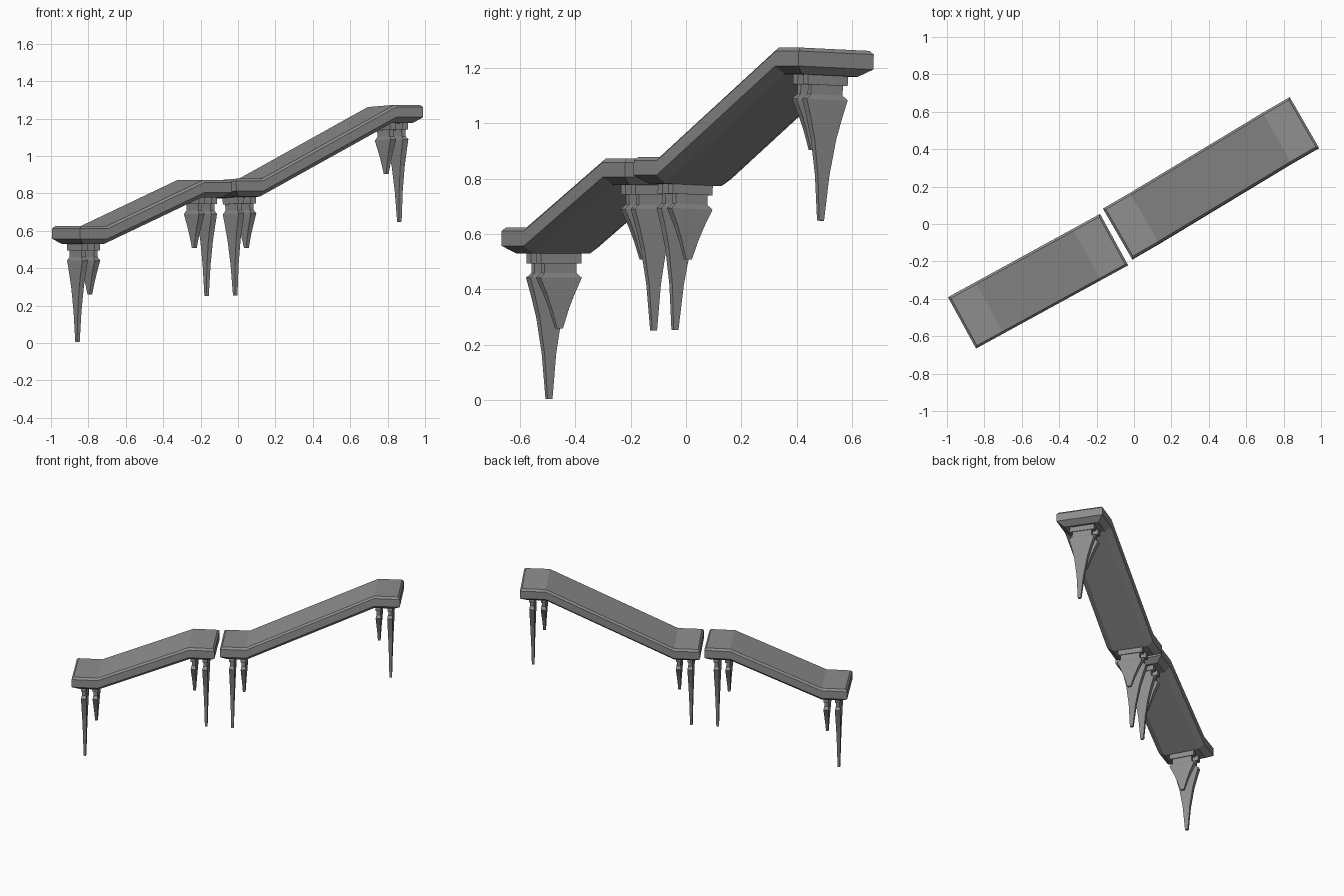
import bpy, bmesh
from math import radians
from mathutils import Matrix, Vector

cube = bpy.data.objects.get("Cube")
if cube:
    bpy.data.objects.remove(cube, do_unlink=True)

stone = bpy.data.materials.new("grey_stone")
stone.use_nodes = True
stone.diffuse_color = (0.27, 0.27, 0.27, 1)
stone.node_tree.nodes["Principled BSDF"].inputs["Base Color"].default_value = (0.27, 0.27, 0.27, 1)

WIDTH, THICK, FLAT = 0.313, 0.095, 0.167


def finish(bm, name, matrix):
    bmesh.ops.recalc_face_normals(bm, faces=bm.faces)
    mesh = bpy.data.meshes.new(name)
    bm.to_mesh(mesh)
    bm.free()
    mesh.materials.append(stone)
    obj = bpy.data.objects.new(name, mesh)
    obj.matrix_world = matrix
    bpy.context.collection.objects.link(obj)


def bridge(bm, rings):
    for a, b in zip(rings, rings[1:]):
        for i in range(len(a)):
            j = (i + 1) % len(a)
            bm.faces.new((a[i], a[j], b[j], b[i]))


def make_deck(name, length, rise, matrix):
    """Ramp slab with a level landing at each end and chamfered rims."""
    bm = bmesh.new()
    rings = []
    half = length / 2
    for inset, height in ((0.04, 0), (0, 0.028), (0, 0.082), (0.012, THICK)):
        us = (inset - half, FLAT - half, half - FLAT, half - inset)
        zs = (-rise / 2, -rise / 2, rise / 2, rise / 2)
        v = WIDTH / 2 - inset
        path = [(u, -v, z + height) for u, z in zip(us, zs)]
        path += [(u, v, z + height) for u, z in reversed(list(zip(us, zs)))]
        rings.append([bm.verts.new(p) for p in path])
    bridge(bm, rings)
    for ring in (rings[0], rings[-1]):
        for i in range(3):
            bm.faces.new((ring[i], ring[i + 1], ring[6 - i], ring[7 - i]))
    finish(bm, name, matrix)


# Leg outlines: depth below deck, half width, half thickness
HEAD = [(-0.005, 0.083, 0.017), (0.035, 0.083, 0.017), (0.035, 0.066, 0.012),
        (0.07, 0.066, 0.012), (0.087, 0.085, 0.017)]
LONG = HEAD + [(0.15, 0.066, 0.016), (0.23, 0.045, 0.014), (0.36, 0.024, 0.011), (0.525, 0.01, 0.008)]
SHORT = HEAD + [(0.15, 0.055, 0.014), (0.2, 0.035, 0.011), (0.27, 0.012, 0.008)]


def make_leg(name, outline, u, z, matrix):
    bm = bmesh.new()
    rings = [[bm.verts.new((u + a * t, b * w, z - depth))
              for a, b in ((-1, -1), (1, -1), (1, 1), (-1, 1))]
             for depth, w, t in outline]
    bridge(bm, rings)
    bm.faces.new(rings[0])
    bm.faces.new(rings[-1])
    finish(bm, name, matrix)


def make_ramp(name, length, rise, centre, turn, roll):
    matrix = (Matrix.Translation(Vector(centre)) @ Matrix.Rotation(radians(turn), 4, 'Z')
              @ Matrix.Rotation(radians(roll), 4, 'X'))
    make_deck(name + "_deck", length, rise, matrix)
    for side, end in ((-1, "low"), (1, "high")):
        for label, outline, setback in (("long", LONG, 0.07), ("short", SHORT, 0.145)):
            make_leg(f"{name}_{end}_{label}_leg", outline,
                     side * (length / 2 - setback), side * rise / 2, matrix)


make_ramp("lower_ramp", 0.927, 0.248, (-0.513, -0.306, 0.653), 28.7, 0)
make_ramp("upper_ramp", 1.163, 0.395, (0.413, 0.242, 0.975), 30, -2.4)
